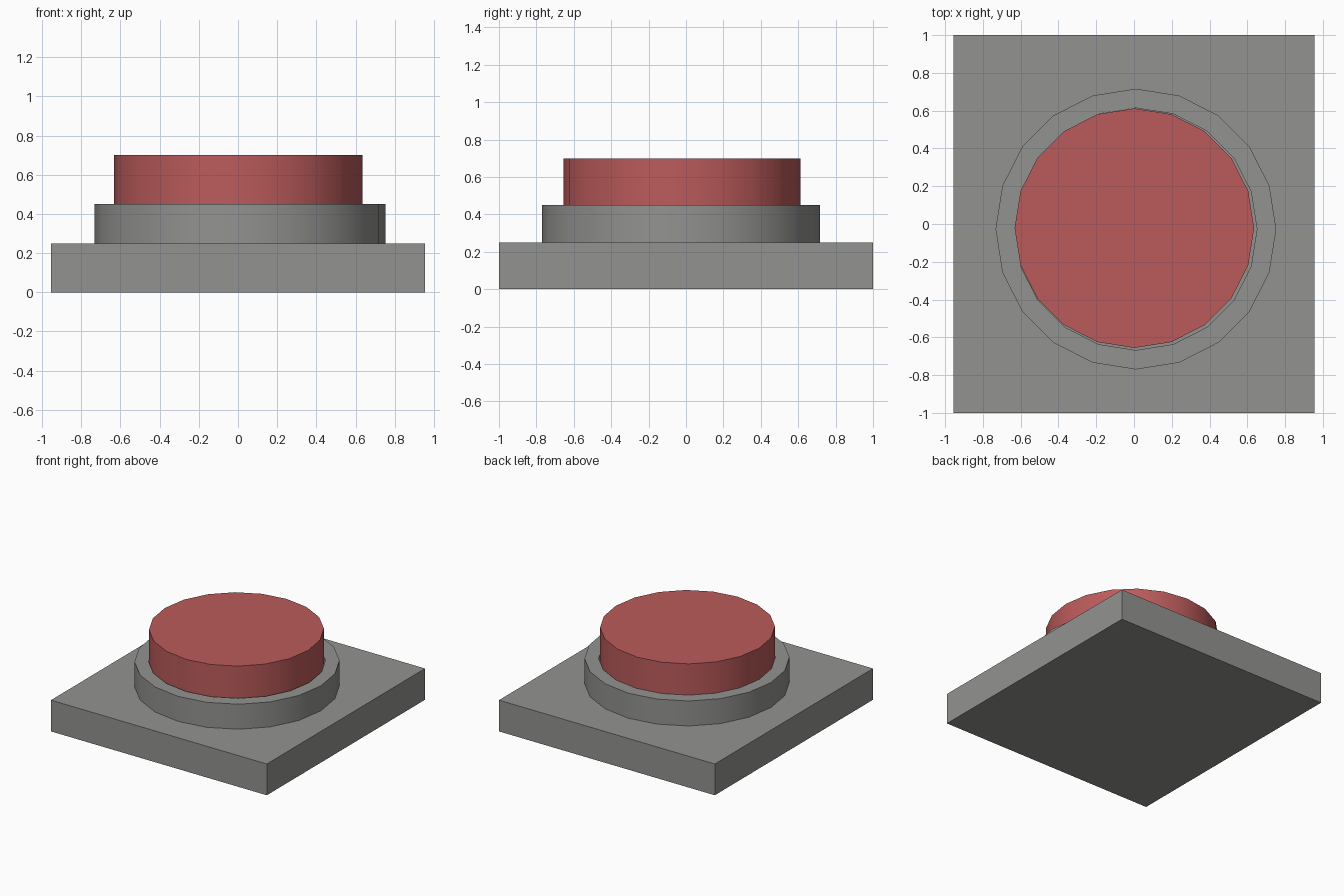
import bpy, bmesh, math

if "Cube" in bpy.data.objects:
    bpy.data.objects.remove(bpy.data.objects["Cube"])


def material(name, rgb):
    m = bpy.data.materials.new(name)
    m.diffuse_color = (*rgb, 1)
    m.use_nodes = True
    m.node_tree.nodes["Principled BSDF"].inputs["Base Color"].default_value = m.diffuse_color
    return m


grey = material("grey metal", (0.29, 0.29, 0.28))
red = material("button red", (0.50, 0.105, 0.105))


def finish(name, bm, mat):
    bmesh.ops.recalc_face_normals(bm, faces=bm.faces)
    mesh = bpy.data.meshes.new(name)
    bm.to_mesh(mesh)
    bm.free()
    mesh.materials.append(mat)
    obj = bpy.data.objects.new(name, mesh)
    bpy.context.collection.objects.link(obj)
    bpy.ops.object.select_all(action='DESELECT')
    obj.select_set(True)
    bpy.context.view_layer.objects.active = obj
    bpy.ops.object.shade_smooth_by_angle(angle=math.radians(30))
    return obj


def circle(bm, cx, cy, r, z, n=20):
    return [bm.verts.new((cx + r * math.cos(math.tau * i / n),
                          cy + r * math.sin(math.tau * i / n), z)) for i in range(n)]


def bridge(bm, a, b):
    n = len(a)
    for i in range(n):
        j = (i + 1) % n
        bm.faces.new((a[i], a[j], b[j], b[i]))


# Rectangular base plate
bm = bmesh.new()
bmesh.ops.create_cube(bm, size=1)
for v in bm.verts:
    v.co.x *= 1.91
    v.co.y *= 2.0
    v.co.z = (v.co.z + 0.5) * 0.25
finish("base_plate", bm, grey)

# Collar: a 20-sided tube around the button
bm = bmesh.new()
rings = [circle(bm, 0.01, -0.027, r, z)
         for r, z in ((0.743, 0.25), (0.743, 0.45), (0.641, 0.45), (0.641, 0.25))]
for k in range(4):
    bridge(bm, rings[k], rings[(k + 1) % 4])
finish("collar", bm, grey)

# Push button, reaching down inside the collar
bm = bmesh.new()
low = circle(bm, 0.002, -0.022, 0.634, 0.25)
high = circle(bm, 0.002, -0.022, 0.634, 0.70)
bridge(bm, low, high)
bm.faces.new(low)
bm.faces.new(high)
finish("push_button", bm, red)
